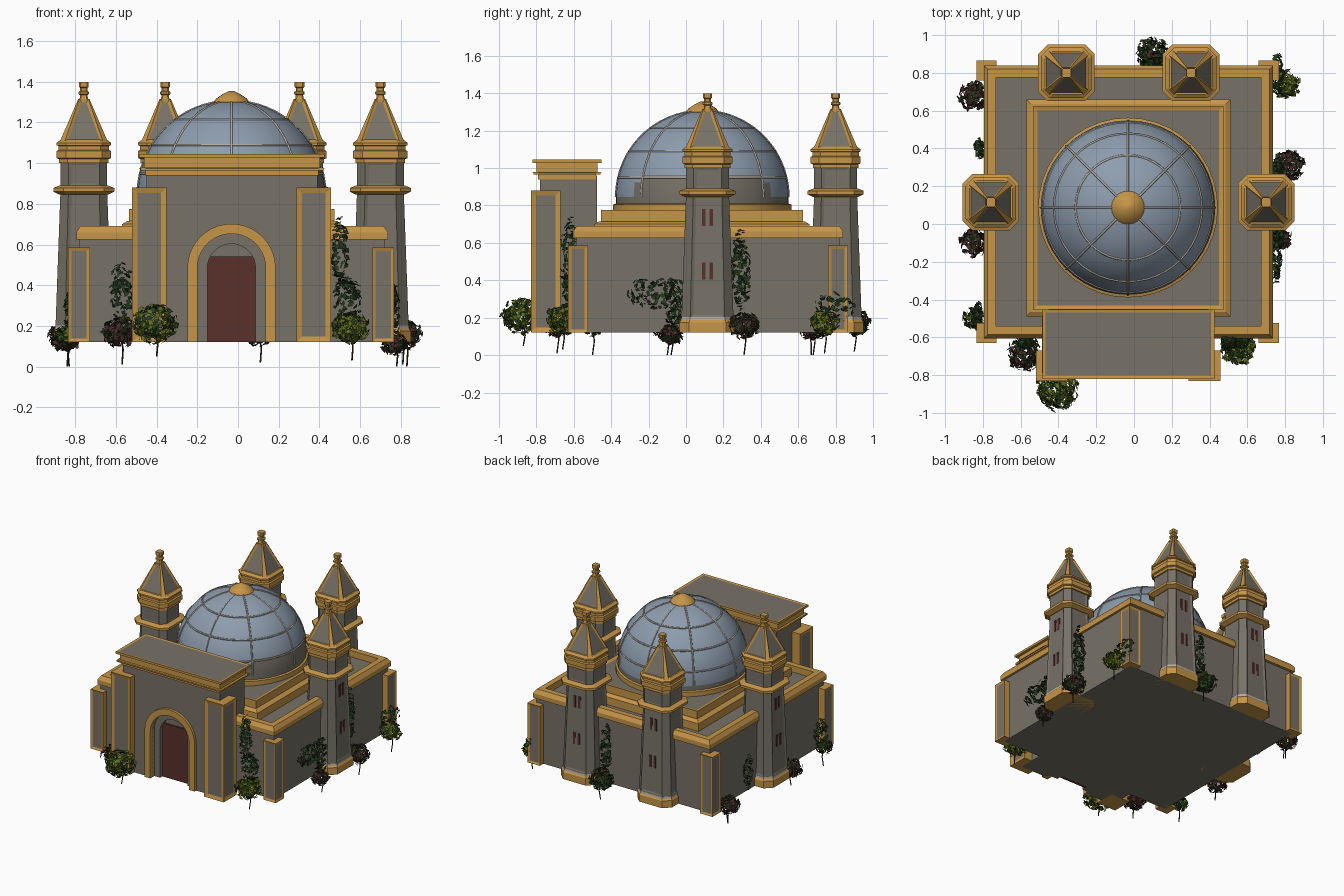
import bpy, bmesh, math, random
from mathutils import Vector, Matrix

if "Cube" in bpy.data.objects:
    bpy.data.objects.remove(bpy.data.objects["Cube"])
random.seed(4)

def mat(name, c):
    m = bpy.data.materials.new(name)
    m.diffuse_color = (*c, 1)
    m.use_nodes = True
    m.node_tree.nodes["Principled BSDF"].inputs["Base Color"].default_value = m.diffuse_color
    return m

GOLD = mat("gold trim", (0.56, 0.30, 0.065))
STONE = mat("grey stone", (0.185, 0.168, 0.135))
BLUE = mat("blue dome", (0.27, 0.335, 0.42))
SILVER = mat("pale metal", (0.45, 0.42, 0.38))
RED = mat("dark red wood", (0.10, 0.03, 0.024))
GREEN = mat("dark green leaf", (0.018, 0.045, 0.012))
LIME = mat("olive leaf", (0.13, 0.17, 0.012))
RUST = mat("rust leaf", (0.06, 0.025, 0.02))
BARK = mat("bark", (0.03, 0.02, 0.012))

def finish(bm, name, *mats, recalc=True):
    if recalc:
        bmesh.ops.recalc_face_normals(bm, faces=bm.faces)
    me = bpy.data.meshes.new(name)
    bm.to_mesh(me)
    bm.free()
    for m in mats:
        me.materials.append(m)
    o = bpy.data.objects.new(name, me)
    bpy.context.collection.objects.link(o)
    return o

def panel_faces(bm, dirs, width, depth, mi):
    """Inset a framed panel in every face that looks along one of dirs."""
    bmesh.ops.recalc_face_normals(bm, faces=bm.faces)
    bm.normal_update()
    fs = [f for f in bm.faces if any(f.normal.dot(Vector(d)) > 0.85 for d in dirs)]
    bmesh.ops.inset_individual(bm, faces=fs, thickness=width, depth=-depth)
    for f in fs:
        f.material_index = mi

SIDES = [(1, 0, 0), (-1, 0, 0), (0, 1, 0), (0, -1, 0)]

def loft(name, x0, x1, y0, y1, rings, mats, cut=0.0, closed=False, panel=None):
    """Stack rectangular (or corner-cut) loops given as (inset, z)."""
    bm = bmesh.new()
    loops = []
    for i, z in rings:
        a, b, c, d = x0 + i, x1 - i, y0 + i, y1 - i
        k = cut * (b - a)
        p = ([(a + k, c), (b - k, c), (b, c + k), (b, d - k), (b - k, d), (a + k, d), (a, d - k), (a, c + k)]
             if cut else [(a, c), (b, c), (b, d), (a, d)])
        loops.append([bm.verts.new((x, y, z)) for x, y in p])
    n = len(loops[0])
    pairs = list(zip(loops, loops[1:])) + ([(loops[-1], loops[0])] if closed else [])
    for A, B in pairs:
        for j in range(n):
            bm.faces.new((A[j], A[(j + 1) % n], B[(j + 1) % n], B[j]))
    if not closed:
        bm.faces.new(loops[0])
        bm.faces.new(loops[-1])
    if panel:
        panel_faces(bm, *panel)
    return finish(bm, name, *mats)

def box(name, x0, x1, y0, y1, z0, z1, mats, panel=None):
    return loft(name, x0, x1, y0, y1, [(0, z0), (0, z1)], mats, panel=panel)

def lathe(name, cx, cy, prof, mats, n=40, rule=None):
    bm = bmesh.new()
    L = [[bm.verts.new((cx + r * math.cos(2 * math.pi * j / n), cy + r * math.sin(2 * math.pi * j / n), z))
          for j in range(n)] for r, z in prof]
    for A, B in zip(L, L[1:]):
        for j in range(n):
            bm.faces.new((A[j], A[(j + 1) % n], B[(j + 1) % n], B[j]))
    bm.faces.new(L[0])
    bm.faces.new(L[-1])
    bmesh.ops.recalc_face_normals(bm, faces=bm.faces)
    for f in bm.faces:
        f.smooth = True
        if rule:
            f.material_index = rule(f)
    o = finish(bm, name, *mats)
    o.data.set_sharp_from_angle(angle=math.radians(35))
    return o

def tube(name, pts, r, m, cyclic=False):
    cu = bpy.data.curves.new(name, 'CURVE')
    cu.dimensions = '3D'
    cu.bevel_depth, cu.bevel_resolution = r, 1
    s = cu.splines.new('POLY')
    s.points.add(len(pts) - 1)
    for q, p in zip(s.points, pts):
        q.co = (*p, 1)
    s.use_cyclic_u = cyclic
    cu.materials.append(m)
    o = bpy.data.objects.new(name, cu)
    bpy.context.collection.objects.link(o)

# main hall with roof rim
box("hall_walls", -0.78, 0.72, -0.585, 0.82, 0.12, 0.64, [STONE])
loft("roof_rim", -0.795, 0.737, -0.605, 0.84,
     [(0, 0.625), (0, 0.66), (0.02, 0.69), (0.065, 0.69), (0.065, 0.625)], [GOLD], closed=True)
# corner pilasters with panels on their outer faces
for x0, sx in ((-0.835, -1), (0.66, 1)):
    for y0, sy in ((-0.63, -1), (0.76, 1)):
        box("corner_pilaster", x0, x0 + 0.108, y0, y0 + 0.105, 0.12, 0.585, [GOLD, STONE],
            ([(sx, 0, 0), (0, sy, 0)], 0.024, 0.006, 1))

# stepped plinth below the dome
loft("plinth_lower", -0.57, 0.51, -0.49, 0.66, [(0, 0.62), (0, 0.70), (0.025, 0.715)], [GOLD])
loft("plinth_upper", -0.535, 0.475, -0.455, 0.625, [(0, 0.70), (0, 0.775)], [GOLD, STONE],
     panel=([(0, 0, 1)], 0.035, 0.006, 1))

# dome, ribs and cap
DX, DY, R, ZC = -0.032, 0.087, 0.462, 0.845
lathe("dome_ring", DX, DY, [(0.476, 0.76), (0.476, 0.805), (0.45, 0.815)], [GOLD])
prof = [(R, 0.80)] + [(R * math.cos(t), ZC + R * math.sin(t))
                      for t in [math.radians(88) * i / 18 for i in range(19)]]

def dome_rule(f):
    c = f.calc_center_median()
    return int(c.z < 0.85 or (c.z < 0.95 and c.x - DX > 0.3))
lathe("dome", DX, DY, prof, [BLUE, STONE], 48, dome_rule)
for k in range(8):
    a = math.pi * k / 4
    tube("dome_rib", [(DX + R * math.cos(t) * math.cos(a), DY + R * math.cos(t) * math.sin(a), ZC + R * math.sin(t))
                      for t in [math.radians(85) * i / 14 for i in range(15)]], 0.006, SILVER)
for z in (0.95, 1.09, 1.215):
    r = math.sqrt(R * R - (z - ZC) ** 2)
    tube("dome_hoop", [(DX + r * math.cos(i * math.pi / 24), DY + r * math.sin(i * math.pi / 24), z)
                       for i in range(48)], 0.006, SILVER, True)
lathe("dome_cap", DX, DY, [(0.088, 1.285), (0.088, 1.30), (0.075, 1.318), (0.045, 1.338), (0.012, 1.355)], [GOLD], 20)

# entrance block with recessed arch
AX, SPRING = -0.032, 0.485

def arch_pts(r):
    return [(AX - r, 0.12)] + [(AX + r * math.cos(t), SPRING + r * math.sin(t))
                               for t in [math.pi - math.pi * i / 20 for i in range(21)]] + [(AX + r, 0.12)]

def arch_solid(name, r, y0, y1, m, ri=None):
    """Arched slab, or an arched band when an inner radius is given."""
    bm = bmesh.new()
    if ri:
        q = [[bm.verts.new((x, y, z)) for x, z in arch_pts(rr)]
             for rr, y in ((r, y0), (r, y1), (ri, y1), (ri, y0))]
        for A, B in zip(q, q[1:] + q[:1]):
            for j in range(len(A) - 1):
                bm.faces.new((A[j], A[j + 1], B[j + 1], B[j]))
        for j in (0, -1):
            bm.faces.new([c[j] for c in q])
    else:
        pts = arch_pts(r)
        pts[0], pts[-1] = (AX - r, 0.05), (AX + r, 0.05)
        f = bm.faces.new([bm.verts.new((x, y0, z)) for x, z in pts])
        g = bmesh.ops.extrude_face_region(bm, geom=[f])
        bmesh.ops.translate(bm, vec=(0, y1 - y0, 0), verts=[v for v in g['geom'] if isinstance(v, bmesh.types.BMVert)])
    return finish(bm, name, m)

porch = box("entrance_block", -0.45, 0.39, -0.78, -0.475, 0.12, 0.96, [STONE])
for r, depth in ((0.168, 0.03), (0.118, 0.07)):
    c = arch_solid("arch_cutter", r, -0.9, -0.78 + depth, STONE)
    c.hide_render = True
    md = porch.modifiers.new("arch", 'BOOLEAN')
    md.operation, md.object, md.solver = 'DIFFERENCE', c, 'EXACT'
    bpy.context.view_layer.objects.active = porch
    bpy.ops.object.modifier_apply(modifier=md.name)
    bpy.data.objects.remove(c)
arch_solid("arch_band", 0.217, -0.80, -0.755, GOLD, 0.168)
box("door", AX - 0.117, AX + 0.117, -0.722, -0.70, 0.12, 0.54, [RED])
for x0, x1, sx in ((-0.52, -0.352, -1), (0.288, 0.458, 1)):
    box("entrance_pilaster", x0, x1, -0.83, -0.67, 0.12, 0.88, [GOLD, STONE],
        ([(sx, 0, 0), (0, -1, 0)], 0.038, 0.008, 1))
loft("entrance_cornice", -0.485, 0.425, -0.82, -0.452,
     [(0.03, 0.94), (0.03, 0.965), (0.005, 0.965), (0.005, 0.978), (0.022, 0.978), (0.022, 1.028), (0, 1.028), (0, 1.045)],
     [GOLD, STONE], panel=([(0, 0, 1)], 0.025, 0.003, 1))

# four towers, each with windows on the outward side
def tower(cx, cy, out):
    def part(name, h, rings, mats, cut=0.17, panel=None):
        return loft(name, cx - h, cx + h, cy - h, cy + h, rings, mats, cut, panel=panel)
    part("tower_foot", 0.15, [(0, 0.12), (0, 0.175), (0.01, 0.19)], [GOLD])
    part("tower_foot_band", 0.142, [(0, 0.185), (0.002, 0.203)], [SILVER])
    part("tower_shaft", 0.139, [(0, 0.20), (0.024, 0.86)], [STONE], panel=(SIDES, 0.022, 0.007, 0))
    part("tower_band", 0.15, [(0.03, 0.845), (0, 0.86), (0, 0.878), (0.03, 0.89)], [GOLD])
    part("tower_drum", 0.115, [(0, 0.88), (0, 1.01)], [STONE], panel=(SIDES, 0.028, 0.006, 0))
    part("tower_collar", 0.134, [(0.012, 1.0), (0.012, 1.02), (0, 1.025), (0, 1.06), (0.01, 1.065), (0.01, 1.085),
                                 (0, 1.088), (0, 1.10), (0.02, 1.115)], [GOLD])
    # spire: gold ribs framing grey triangular panels
    part("tower_spire", 0.116, [(0, 1.11), (0.088, 1.315)], [GOLD, STONE], 0.1,
         (SIDES and [(Vector(d) + Vector((0, 0, 0.43))).normalized() for d in SIDES], 0.018, 0.008, 1))
    part("tower_finial", 0.028, [(0, 1.305), (0.008, 1.32), (0.01, 1.335), (0.002, 1.34), (0.002, 1.35), (0.01, 1.355),
                                 (0.01, 1.37), (0.004, 1.375), (0.004, 1.40)], [GOLD])
    o = Vector(out)
    s = Vector((-o.y, o.x))
    for z in (0.45, 0.735):
        h = 0.139 - 0.024 * (z - 0.2) / 0.66 - 0.007
        for k in (-0.02, 0.02):
            p = Vector((cx, cy)) + o * h + s * k
            e = Vector((abs(o.x) * 0.0045 + abs(s.x) * 0.009, abs(o.y) * 0.0045 + abs(s.y) * 0.009))
            box("tower_window", p.x - e.x, p.x + e.x, p.y - e.y, p.y + e.y, z - 0.045, z + 0.045, [RED])

for t in ((0.70, 0.115, (1, 0)), (-0.758, 0.115, (-1, 0)), (0.302, 0.80, (0, 1)), (-0.358, 0.80, (0, 1))):
    tower(*t)

# planting: clouds of small leaf quads
def leaves(name, c, rad, n, m1, m2, size=0.022):
    bm = bmesh.new()
    for _ in range(n):
        d = Vector([random.gauss(0, 1) for _ in range(3)]).normalized()
        k = random.uniform(0.55, 0.9)
        p = Vector([c[i] + d[i] * rad[i] * k for i in range(3)])
        nrm = (d + Vector([random.uniform(-.6, .6) for _ in range(3)])).normalized()
        M = Matrix.Translation(p) @ nrm.to_track_quat('Z', 'Y').to_matrix().to_4x4() @ Matrix.Rotation(random.uniform(0, 6.3), 4, 'Z')
        s = size * random.uniform(0.7, 1.1)
        f = bm.faces.new([bm.verts.new(M @ Vector(q)) for q in
                          ((-s, 0, 0), (0, -s * .6, s * .15), (s, 0, 0), (0, s * .6, s * .15))])
        f.material_index = int(random.random() < 0.3)
    finish(bm, name, m1, m2, recalc=False)

for x, y, z, r, m1, m2 in ((-0.41, -0.87, 0.21, 0.13, LIME, GREEN), (0.55, -0.66, 0.19, 0.105, LIME, GREEN),
                           (0.80, 0.74, 0.17, 0.09, LIME, GREEN), (-0.58, -0.69, 0.17, 0.10, RUST, GREEN),
                           (0.10, 0.90, 0.18, 0.10, GREEN, RUST), (0.82, 0.31, 0.16, 0.095, RUST, GREEN),
                           (0.77, -0.08, 0.11, 0.07, RUST, GREEN), (-0.85, -0.10, 0.14, 0.085, RUST, GREEN),
                           (-0.85, 0.68, 0.15, 0.09, RUST, GREEN), (-0.85, -0.50, 0.15, 0.065, GREEN, LIME)):
    leaves("bush", (x, y, z), (r, r, r * 0.85), int(24000 * r * r), m1, m2)
    tube("bush_stem", [(x, y, z), (x + 0.015, y + 0.01, z * 0.5), (x + 0.01, y, max(0.0, z - 0.16))], 0.004, BARK)

for c, rad, n in (((0.76, 0.29, 0.44), (0.035, 0.06, 0.26), 150), ((0.75, -0.17, 0.33), (0.035, 0.18, 0.10), 110),
                  ((0.76, -0.06, 0.28), (0.04, 0.06, 0.17), 80), ((0.50, -0.62, 0.55), (0.045, 0.06, 0.22), 120),
                  ((0.54, -0.62, 0.33), (0.08, 0.05, 0.13), 90), ((-0.57, -0.62, 0.36), (0.07, 0.05, 0.17), 100),
                  ((-0.83, -0.48, 0.26), (0.03, 0.08, 0.14), 70), ((0.76, 0.80, 0.26), (0.04, 0.13, 0.09), 70),
                  ((-0.82, 0.40, 0.3), (0.035, 0.06, 0.16), 60), ((0.10, 0.85, 0.40), (0.05, 0.035, 0.22), 100)):
    leaves("ivy", c, rad, n, GREEN, GREEN, 0.02)
tube("bush_root", [(-0.82, 0.66, 0.12), (-0.835, 0.67, 0.06), (-0.83, 0.67, 0.0)], 0.004, BARK)
